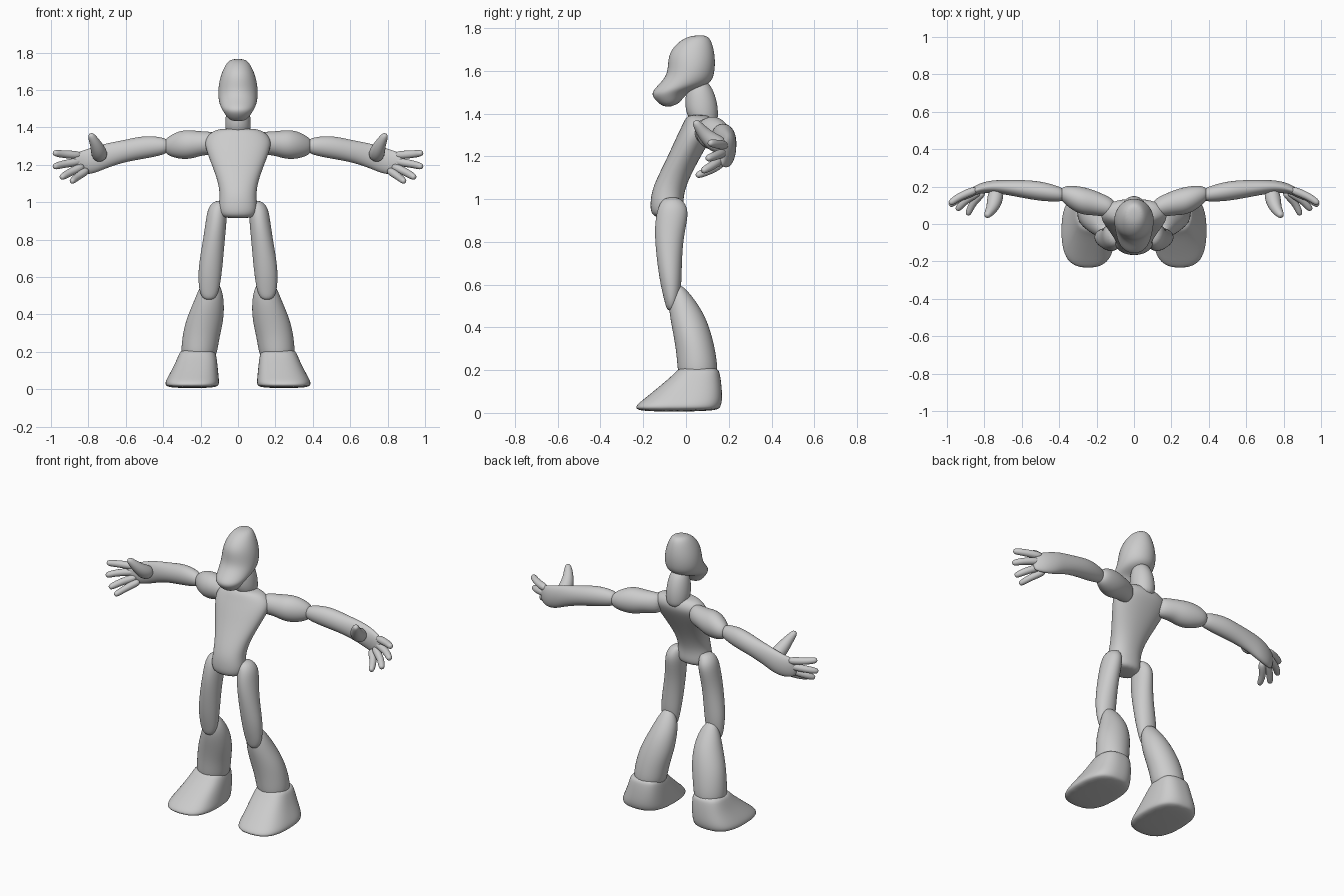
import bpy, bmesh, math
from mathutils import Vector

grey = bpy.data.materials.new("plain grey")
grey.diffuse_color = (0.6, 0.6, 0.6, 1)


def loft(name, rings, mirror=False, power=2.0, sides=16):
    """Skin a list of (centre, half axis u, half axis v) rings and smooth it."""
    bm = bmesh.new()
    loops = []
    for c, u, v in rings:
        loop = []
        for i in range(sides):
            a = 2 * math.pi * i / sides
            ca, sa = math.cos(a), math.sin(a)
            k = (abs(ca) ** power + abs(sa) ** power) ** (-1 / power) * 1.015
            loop.append(bm.verts.new(c + u * ca * k + v * sa * k))
        loops.append(loop)
    for a, b in zip(loops, loops[1:]):
        for i in range(sides):
            j = (i + 1) % sides
            bm.faces.new((a[i], a[j], b[j], b[i]))
    bm.faces.new(loops[0])
    bm.faces.new(loops[-1])
    bmesh.ops.recalc_face_normals(bm, faces=bm.faces)
    for f in bm.faces:
        f.smooth = True
    mesh = bpy.data.meshes.new(name)
    bm.to_mesh(mesh)
    bm.free()
    mesh.materials.append(grey)
    ob = bpy.data.objects.new(name, mesh)
    bpy.context.collection.objects.link(ob)
    if mirror:
        ob.modifiers.new("mirror", 'MIRROR')
    sub = ob.modifiers.new("smooth", 'SUBSURF')
    sub.levels = sub.render_levels = 2
    return ob


def upright(x, yf, zf, yb, zb, hw):
    """Ring given by its front and back points and half width."""
    f, b = Vector((x, yf, zf)), Vector((x, yb, zb))
    return (f + b) / 2, Vector((hw, 0, 0)), (b - f) / 2


def sideways(x, y, z, ry, rz):
    """Ring lying across the x axis."""
    return Vector((x, y, z)), Vector((0, ry, 0)), Vector((0, 0, rz))


def digit(name, points, radii):
    """Round-tipped tube along a short path."""
    p = [Vector(q) for q in points]
    d = (p[-1] - p[-2]).normalized()
    p.append(p[-1] + d * radii[-1] * 0.8)
    radii = list(radii) + [radii[-1] * 0.5]
    rings = []
    for i, q in enumerate(p):
        t = (p[min(i + 1, len(p) - 1)] - p[max(i - 1, 0)]).normalized()
        u = t.cross(Vector((0.1, 0.3, 1))).normalized()
        rings.append((q, u * radii[i], t.cross(u) * radii[i]))
    loft(name, rings, mirror=True, sides=10)


# Head with jutting jaw
loft("head", [upright(0, *r) for r in (
    (0.02, 1.765, .09, 1.768, .035),
    (-.035, 1.738, .115, 1.75, .062),
    (-.08, 1.685, .13, 1.705, .087),
    (-.085, 1.63, .138, 1.65, .103),
    (-.09, 1.575, .134, 1.585, .108),
    (-.14, 1.525, .115, 1.535, .102),
    (-.163, 1.495, .015, 1.505, .088),
    (-.148, 1.465, -.01, 1.475, .070),
    (-.10, 1.425, -.04, 1.44, .042))])

# Egg-shaped neck
loft("neck", [upright(0, *r) for r in (
    (.03, 1.56, .09, 1.56, .035),
    (.0, 1.51, .125, 1.52, .058),
    (-.005, 1.45, .148, 1.45, .068),
    (.0, 1.40, .152, 1.38, .07),
    (.03, 1.35, .14, 1.33, .055))])

# Torso leaning back at the chest
loft("torso", [upright(0, *r) for r in (
    (.025, 1.395, .10, 1.395, .08),
    (.0, 1.385, .125, 1.38, .135),
    (-.02, 1.34, .14, 1.34, .178),
    (-.045, 1.29, .12, 1.29, .175),
    (-.085, 1.2, .075, 1.21, .142),
    (-.13, 1.11, .02, 1.11, .106),
    (-.16, 1.04, -.01, 1.03, .096),
    (-.167, .98, -.012, .98, .104),
    (-.165, .935, -.01, .94, .10),
    (-.14, .912, -.03, .915, .08))], power=2.3)

# Legs
loft("thigh", [upright(*r) for r in (
    (.095, -.10, 1.01, -.03, 1.01, .03),
    (.11, -.13, .97, .0, .975, .05),
    (.115, -.145, .90, .014, .93, .056),
    (.127, -.147, .81, -.015, .81, .058),
    (.147, -.13, .66, -.02, .66, .065),
    (.152, -.115, .58, -.022, .58, .06),
    (.155, -.10, .52, -.035, .52, .052),
    (.155, -.088, .475, -.05, .475, .028))], mirror=True)

loft("lower_leg", [upright(*r) for r in (
    (.15, -.06, .60, -.02, .60, .025),
    (.147, -.08, .54, .03, .545, .06),
    (.155, -.08, .47, .085, .465, .082),
    (.178, -.06, .37, .12, .37, .102),
    (.198, -.045, .28, .14, .28, .10),
    (.208, -.04, .20, .15, .20, .098),
    (.21, -.03, .16, .14, .16, .085))], mirror=True)

loft("foot", [upright(*r) for r in (
    (.215, -.03, .215, .145, .215, .085),
    (.216, -.045, .19, .157, .19, .098),
    (.225, -.115, .13, .166, .12, .115),
    (.24, -.19, .068, .168, .06, .135),
    (.246, -.24, .03, .16, .03, .145),
    (.245, -.225, .004, .145, .006, .132))], mirror=True, power=3.2)

# Arms
loft("upper_arm", [sideways(*r) for r in (
    (.10, .085, 1.315, .035, .04),
    (.13, .09, 1.315, .055, .062),
    (.19, .107, 1.315, .064, .064),
    (.23, .117, 1.31, .07, .073),
    (.28, .125, 1.308, .075, .08),
    (.33, .14, 1.305, .066, .07),
    (.37, .155, 1.30, .048, .052),
    (.395, .16, 1.30, .025, .03))], mirror=True)

loft("forearm_and_palm", [sideways(*r) for r in (
    (.37, .155, 1.30, .028, .03),
    (.40, .16, 1.30, .042, .048),
    (.50, .176, 1.295, .054, .063),
    (.60, .188, 1.275, .048, .059),
    (.70, .198, 1.25, .038, .066),
    (.76, .20, 1.228, .034, .072),
    (.82, .192, 1.213, .028, .067),
    (.86, .175, 1.208, .024, .058),
    (.885, .165, 1.208, .014, .045))], mirror=True)

# Fingers and thumb
digit("index_finger", ((.83, .188, 1.25), (.93, .15, 1.256), (.975, .117, 1.262)),
      (.026, .021, .02))
digit("middle_finger", ((.83, .182, 1.22), (.93, .145, 1.205), (.975, .107, 1.192)),
      (.026, .021, .02))
digit("ring_finger", ((.82, .175, 1.195), (.90, .13, 1.16), (.938, .085, 1.136)),
      (.026, .021, .02))
digit("little_finger", ((.80, .175, 1.175), (.86, .118, 1.136), (.885, .06, 1.114)),
      (.026, .02, .019))
digit("thumb", ((.735, .18, 1.24), (.745, .12, 1.27), (.76, .08, 1.31), (.783, .05, 1.352)),
      (.045, .044, .032, .022))
